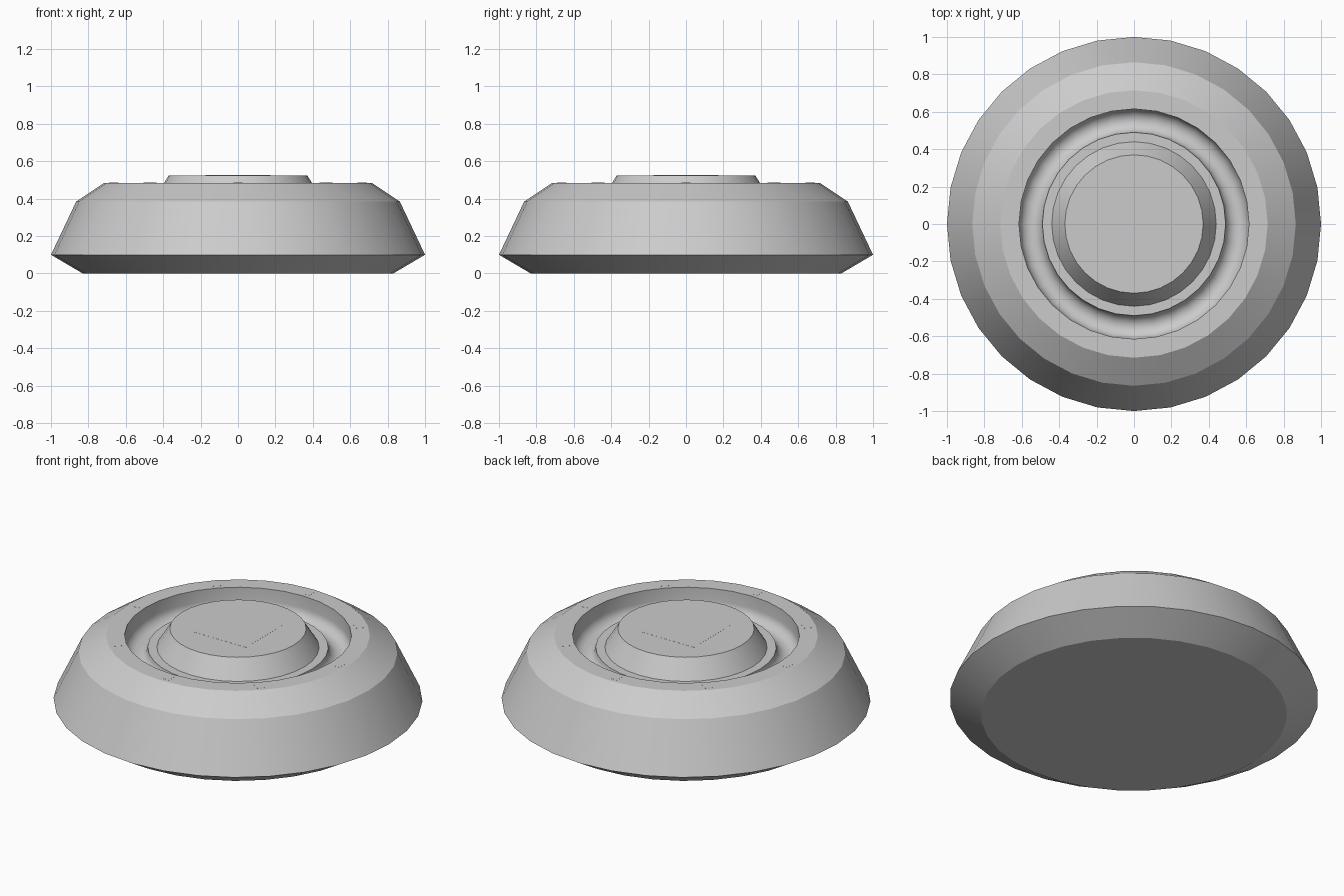
import bpy, bmesh
from math import sin, cos, pi, radians

SIDES = 32

cube = bpy.data.objects.get("Cube")
if cube:
    bpy.data.objects.remove(cube, do_unlink=True)

grey = bpy.data.materials.new("plain grey")
grey.use_nodes = True
grey.diffuse_color = (0.6, 0.6, 0.6, 1)
grey.node_tree.nodes["Principled BSDF"].inputs["Base Color"].default_value = grey.diffuse_color


def finish(bm, name):
    bmesh.ops.recalc_face_normals(bm, faces=bm.faces)
    mesh = bpy.data.meshes.new(name)
    bm.to_mesh(mesh)
    bm.free()
    mesh.materials.append(grey)
    obj = bpy.data.objects.new(name, mesh)
    bpy.context.collection.objects.link(obj)
    return obj


def turned(name, profile):
    """Revolve (radius, height) points around z and cap both ends."""
    bm = bmesh.new()
    rings = [[bm.verts.new((r * cos(2 * pi * i / SIDES), r * sin(2 * pi * i / SIDES), z))
              for i in range(SIDES)] for r, z in profile]
    for a, b in zip(rings, rings[1:]):
        for i in range(SIDES):
            j = (i + 1) % SIDES
            bm.faces.new((a[i], a[j], b[j], b[i]))
    bm.faces.new(rings[0][::-1])
    bm.faces.new(rings[-1])
    obj = finish(bm, name)
    bpy.ops.object.select_all(action="DESELECT")
    obj.select_set(True)
    bpy.context.view_layer.objects.active = obj
    bpy.ops.object.shade_smooth_by_angle(angle=radians(30))
    return obj


def inlay(name, size, location, angle=0):
    """Thin rectangular plate, almost flush with the surface."""
    bm = bmesh.new()
    bmesh.ops.create_cube(bm, size=1)
    bmesh.ops.scale(bm, vec=(*size, 0.004), verts=bm.verts)
    obj = finish(bm, name)
    obj.location = location
    obj.rotation_euler.z = angle


# Base body: bevelled outside, flat rim, round-bottomed groove, sunken floor
floor, rim = 0.413, 0.485
groove_mid, groove_r = 0.5525, 0.0625
outside = [(0.83, 0), (1, 0.1), (0.865, 0.385), (0.715, rim), (0.615, rim)]
groove = [(groove_mid + groove_r * cos(pi * k / 12), floor - groove_r * sin(pi * k / 12))
          for k in range(13)]
turned("base_body", outside + groove + [(0.44, floor)])

# Raised centre boss
turned("centre_boss", [(0.44, floor - 0.01), (0.44, floor), (0.37, 0.525)])

# Flush inlays: a square on the boss and eight small ones around the rim
inlay("centre_inlay", (0.35, 0.35), (0, 0, 0.5235))
for k in range(8):
    a = k * pi / 4
    inlay(f"rim_inlay_{k + 1}", (0.05, 0.05), (0.665 * cos(a), 0.665 * sin(a), rim - 0.0015), a)
